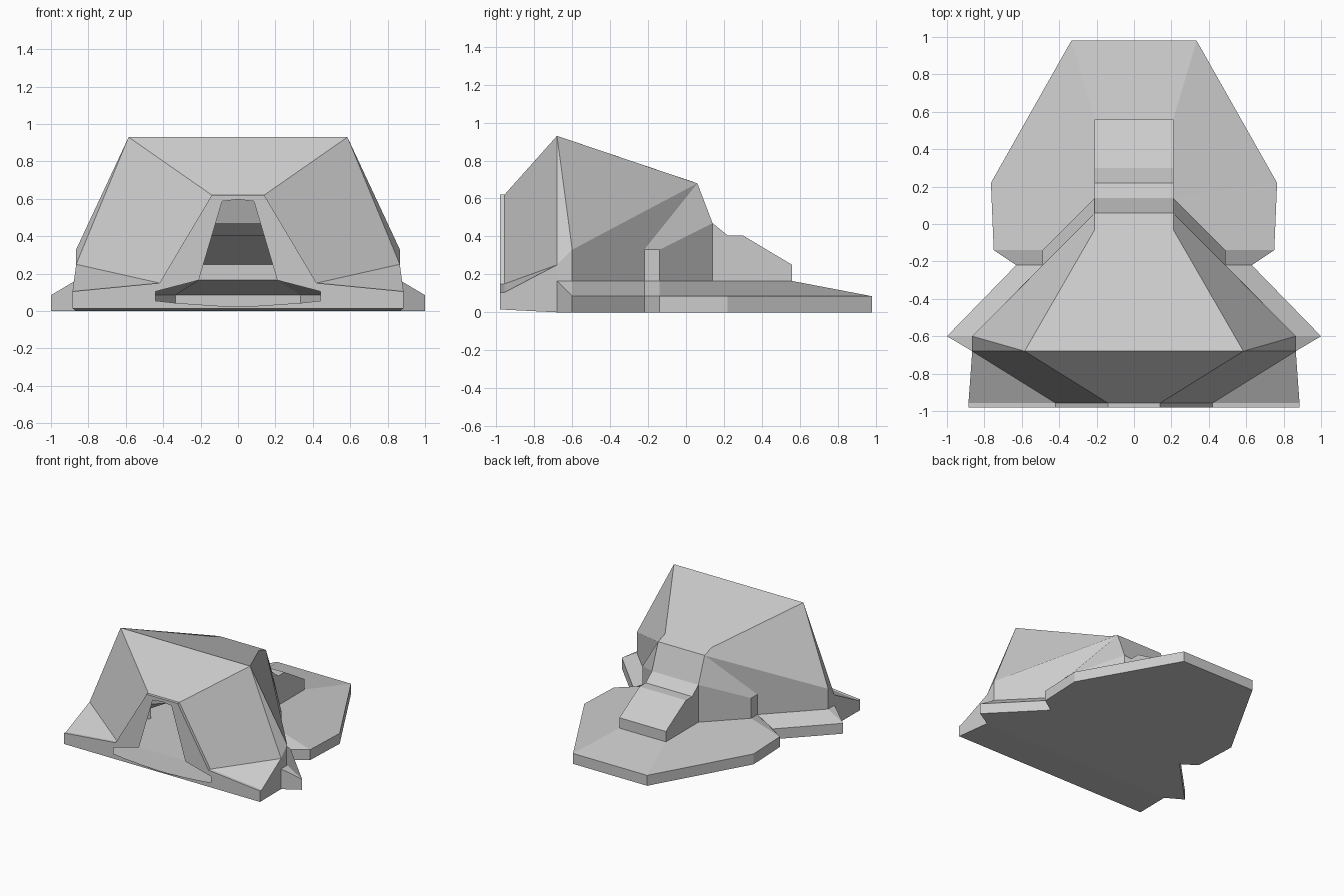
import bpy
from mathutils import Vector

if "Cube" in bpy.data.objects:
    bpy.data.objects.remove(bpy.data.objects["Cube"])

CORE = Vector((0, -0.2, 0.1))   # inside point used to turn faces outward


def shell(name, faces):
    """Open flat-faced shell from right-half faces, mirrored across x = 0."""
    verts, polys, index = [], [], {}
    for face in faces:
        for sx in (1, -1):
            poly = []
            for x, y, z in face:
                key = (x * sx + 0.0, y, z)
                if key not in index:
                    index[key] = len(verts)
                    verts.append(key)
                poly.append(index[key])
            pts = [Vector(verts[i]) for i in poly]
            n = sum((a.cross(b) for a, b in zip(pts, pts[1:] + pts[:1])), Vector())
            mid = sum(pts, Vector()) / len(pts)
            polys.append(poly if n.dot(mid - CORE) > 0 else poly[::-1])
    me = bpy.data.meshes.new(name)
    me.from_pydata(verts, [], polys)
    me.update()
    ob = bpy.data.objects.new(name, me)
    bpy.context.collection.objects.link(ob)
    return ob


def at(pts, z):
    return [(x, y, z) for x, y in pts]


def strip(lower, upper):
    return [[lower[i], lower[i + 1], upper[i + 1], upper[i]] for i in range(len(lower) - 1)]


# Base slab: vertical rim, then a slope up to the foot of the walls
H1, H2 = 0.085, 0.165
rim = [(0, .98), (.335, .98), (.765, .22), (.75, -.14), (.63, -.22), (1, -.6), (.865, -.68)]
foot = [(0, .56), (.21, .56), (.21, .14), (.49, -.14), (.49, -.22), (.865, -.6), (.865, -.68)]
base = strip(at(rim, 0), at(rim, H1))
base += strip(at(rim[:6], H1), at(foot[:6], H2))
base.append([(1, -.6, H1), (.865, -.6, H2), (.865, -.68, H2)])
base.append([(1, -.6, H1), (.865, -.68, H2), (.865, -.68, H1)])
base.append(at(rim + [(0, -.68)], 0))
base.append([(0, -.68, 0), (.865, -.68, 0), (.885, -.98, .015), (0, -.98, .015)])
shell("base_slab", base)

# Main hall: tapering roof, slanted sides and angled walls with buttresses
peak, crest, tail = (.585, -.68, .93), (.21, -.03, .71), (.21, .06, .68)
eave, cheek, low = (.865, -.6, .33), (.865, -.68, .25), (.21, .14, .47)
b1, b2 = (.49, -.22, .33), (.49, -.14, .33)
shell("main_hall", [
    [(0, -.68, .93), peak, crest, tail, (0, .06, .68)],
    [peak, crest, tail, eave],
    [peak, cheek, eave],
    [cheek, eave, (.865, -.6, H2), (.865, -.68, H2)],
    [eave, tail, b1, (.49, -.22, H2), (.865, -.6, H2)],
    [tail, b1, b2, low],
    [b1, b2, (.49, -.14, H2), (.49, -.22, H2)],
    [b2, low, (.21, .14, H2), (.49, -.14, H2)],
    [(0, .06, .68), tail, low, (0, .14, .47)],
])

# Rear annex: stepped profile pulled across the width
prof = [(.14, .47), (.22, .405), (.30, .405), (.56, .25), (.56, H2)]
annex = strip([(0, y, z) for y, z in prof], [(.21, y, z) for y, z in prof])
annex.append([(.21, y, z) for y, z in prof] + [(.21, .14, H2)])
shell("rear_annex", annex)

# Front slopes running from the ridge down to the entrance
Y0, Y1 = -.98, -.957
edge = [(0, .62), (.14, .62), (.42, .15), (.885, .105)]
back = [(x, Y1, z) for x, z in edge]
front = [(x, Y0, z) for x, z in edge]
ridge = [(0, -.68, .93), peak, cheek]
shell("front_slopes", strip(back[:3], ridge) + [
    [back[2], back[3], cheek],
    [cheek, back[3], front[3], (.885, Y0, .015), (.865, -.68, 0)],
])

# Entrance frame: short edge plus a face with the open doorway
door = [(0, .025), (.06, .025), (.34, .044), (.44, .055), (.44, .105),
        (.21, .165), (.085, .587), (0, .597)]
face = front + [(.885, Y0, .015), (0, Y0, .015)] + [(x, Y0, z) for x, z in door]
shell("entrance_frame", strip(front, back) + [face])
